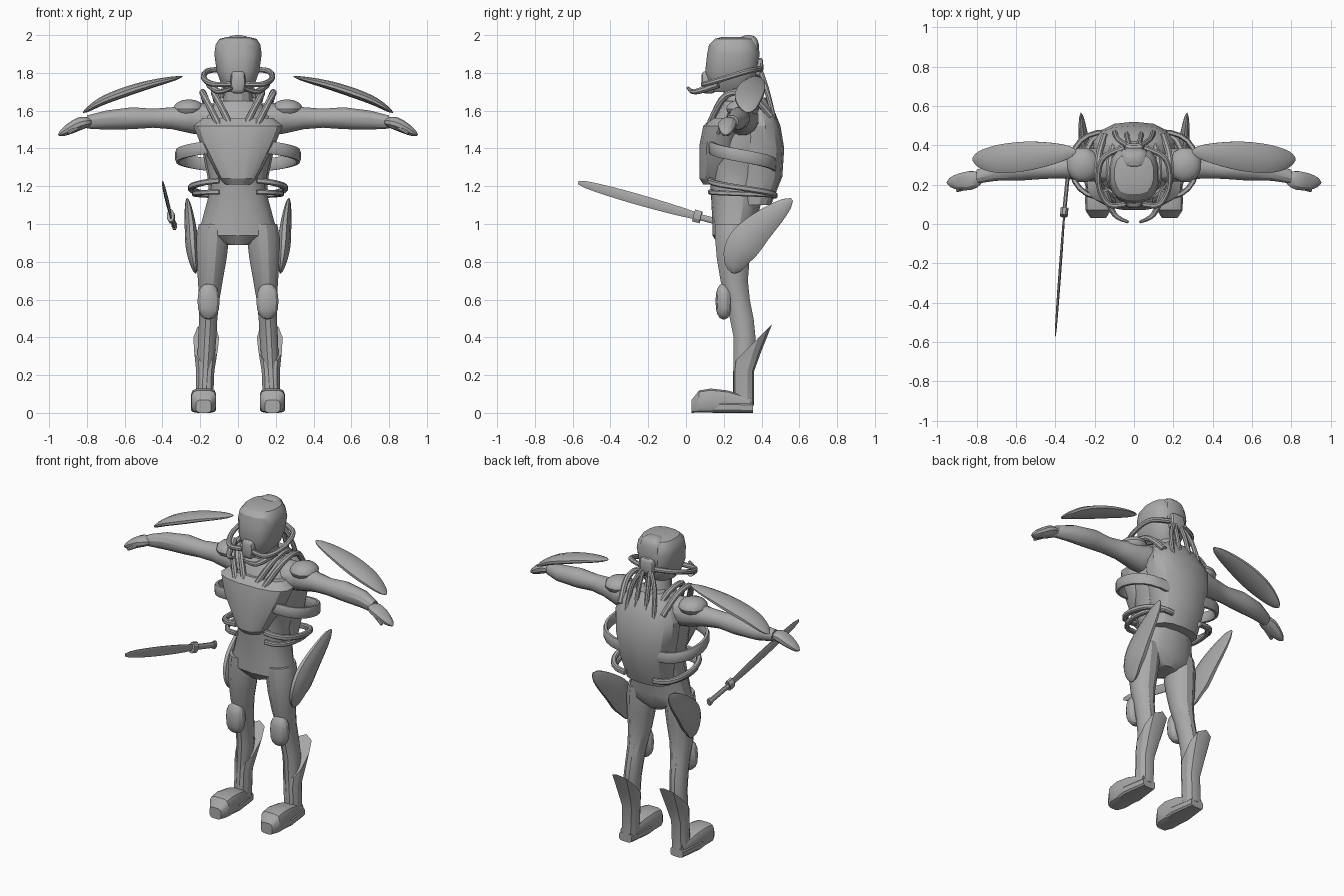
import bpy, bmesh, math
from mathutils import Vector

cube = bpy.data.objects.get("Cube")
if cube:
    bpy.data.objects.remove(cube)

grey = bpy.data.materials.new("plain grey")
grey.use_nodes = True
shade = (0.4, 0.4, 0.4, 1)
grey.diffuse_color = shade
grey.node_tree.nodes["Principled BSDF"].inputs["Base Color"].default_value = shade

RIGHTWARD, BACKWARD, UPWARD = Vector((1, 0, 0)), Vector((0, 1, 0)), Vector((0, 0, 1))


def smooth_rows(rows, steps):
    """Interpolate rows of numbers with a Catmull-Rom curve."""
    result = []
    for i in range(len(rows) - 1):
        before, after = rows[max(i - 1, 0)], rows[min(i + 2, len(rows) - 1)]
        for step in range(steps):
            t = step / steps
            result.append([b + t / 2 * (c - a + t * (2 * a - 5 * b + 4 * c - d + t * (3 * (b - c) + d - a)))
                           for a, b, c, d in zip(before, rows[i], rows[i + 1], after)])
    return result + [rows[-1]]


def rounded(value, power):
    """Coordinate on a superellipse, boxier for a higher power."""
    return math.copysign(abs(value) ** (2 / power), value)


def loft(name, rows, axis=None, reference=UPWARD, sides=12, power=2, steps=1, mirror=False, cut=None):
    """Skin rounded sections; each row is x, y, z, half width, half height."""
    rows = smooth_rows(rows, steps)
    centres = [Vector(row[:3]) for row in rows]
    bm = bmesh.new()
    rings = []
    for i, (centre, row) in enumerate(zip(centres, rows)):
        along = axis or (centres[min(i + 1, len(rows) - 1)] - centres[max(i - 1, 0)]).normalized()
        across = along.cross(reference).normalized()
        upright = across.cross(along)
        angles = [math.tau * (k + 0.5) / sides for k in range(sides)]
        rings.append([bm.verts.new(centre + across * rounded(math.cos(angle), power) * row[3]
                                   + upright * rounded(math.sin(angle), power) * row[4])
                      for angle in angles])
    for low, high in zip(rings, rings[1:]):
        for k in range(sides):
            bm.faces.new((low[k - 1], low[k], high[k], high[k - 1]))
    bm.faces.new(rings[0])
    bm.faces.new(rings[-1])
    if cut:
        bmesh.ops.bisect_plane(bm, geom=bm.verts[:] + bm.edges[:] + bm.faces[:],
                               plane_co=cut[0], plane_no=cut[1], clear_outer=True)
        bmesh.ops.holes_fill(bm, edges=[edge for edge in bm.edges if edge.is_boundary])
    bmesh.ops.recalc_face_normals(bm, faces=bm.faces[:])
    mesh = bpy.data.meshes.new(name)
    bm.to_mesh(mesh)
    bm.free()
    mesh.materials.append(grey)
    part = bpy.data.objects.new(name, mesh)
    bpy.context.collection.objects.link(part)
    bpy.ops.object.select_all(action='DESELECT')
    part.select_set(True)
    bpy.context.view_layer.objects.active = part
    bpy.ops.object.shade_smooth_by_angle(angle=math.radians(30))
    if mirror:
        part.modifiers.new("Mirror", 'MIRROR')


def stack(name, rows, base=0, lean=0, **options):
    """Upright form; each row is height, front, back, half width."""
    sections = [(base + lean * z, (front + back) / 2, z, width, (back - front) / 2)
                for z, front, back, width in rows]
    loft(name, sections, axis=UPWARD, reference=BACKWARD, **options)


def ball(name, centre, radii, power=2, mirror=False):
    """Rounded block built from rings."""
    (x, y, z), (width, depth, height) = centre, radii
    rows = []
    for k in range(9):
        angle = math.pi * (k + 0.2) / 8.4
        size = rounded(math.sin(angle), power)
        rows.append((x, y, z - height * rounded(math.cos(angle), power), width * size, depth * size))
    loft(name, rows, axis=UPWARD, reference=BACKWARD, power=power, mirror=mirror)


def hose(name, points, radius, taper=1):
    """Mirrored pipe through a few points."""
    last = len(points) - 1
    sizes = [radius * (1 + (taper - 1) * i / last) for i in range(last + 1)]
    loft(name, [(*point, size, size) for point, size in zip(points, sizes)], sides=8, steps=5, mirror=True)


def hoop(name, reach, height, drop, thickness, band):
    """Mirrored half ring leaving the chest and returning to the back."""
    rows = []
    for k in range(13):
        angle = math.pi * k / 12
        rows.append((0.1 + reach * rounded(math.sin(angle), 3), 0.3 - 0.17 * math.cos(angle),
                     height - drop * k / 12, thickness, band))
    loft(name, rows, sides=8, power=3, mirror=True)


def fin(name, points, width, thickness, fullness=0.7, **options):
    """Lens-shaped blade along a curved spine."""
    spine = smooth_rows(points, 5)
    last = len(spine) - 1
    rows = []
    for i, point in enumerate(spine):
        swell = math.sin(math.pi * (i + 0.2) / (last + 0.4)) ** fullness
        rows.append((*point, width * swell, thickness * swell))
    loft(name, rows, sides=10, **options)


# Torso and neck
stack("torso", [(.89, .17, .33, .06), (.94, .14, .36, .2), (1, .14, .37, .2), (1.2, .13, .42, .145),
                (1.32, .11, .45, .17), (1.46, .11, .47, .2), (1.57, .15, .45, .19), (1.65, .2, .4, .11)],
      sides=14, power=2.3)
stack("neck", [(1.58, .2, .4, .1), (1.66, .2, .37, .08), (1.75, .19, .35, .07)])

# Chest plate and back vest
stack("chest_plate", [(1.21, .09, .25, .07), (1.24, .07, .27, .1), (1.42, .07, .29, .2),
                      (1.52, .09, .31, .24), (1.56, .13, .29, .19)], sides=16, power=2.6)
stack("back_vest", [(1.1, .27, .45, .15), (1.25, .26, .51, .165), (1.4, .26, .52, .195),
                    (1.52, .27, .5, .21), (1.62, .28, .46, .16), (1.67, .3, .42, .09)], sides=14, power=2.5)
for label, shift in (("outer", 0), ("inner", .06)):
    hose(label + "_strap", [(.1 - shift, .12, 1.52), (.18 - shift, .21, 1.68), (.18 - shift, .34, 1.68),
                            (.15 - shift, .45, 1.57)], .018)

# Harness hoops
hoop("upper_hoop", .22, 1.41, .1, .014, .035)
hoop("lower_hoop", .15, 1.23, .08, .016, .016)
hoop("waist_hoop", .13, 1.17, .02, .014, .014)

# Head
stack("helmet", [(1.7, .14, .32, .06), (1.74, .12, .36, .09), (1.81, .1, .38, .115), (1.9, .11, .39, .127),
                 (1.95, .12, .38, .12), (1.98, .15, .36, .1), (1.99, .19, .33, .06)], sides=16, power=2.7)
ball("helmet_crest", (0, .33, 1.9), (.08, .06, .1), power=3)
ball("back_socket", (0, .38, 1.83), (.05, .03, .05), power=4)
ball("mouthpiece", (0, .12, 1.75), (.04, .04, .06), power=4)
hose("face_hose", [(.05, .39, 1.82), (.16, .33, 1.81), (.18, .2, 1.77), (.13, .1, 1.74), (.04, .1, 1.74)], .015)
hose("mandible", [(.15, .17, 1.74), (.1, .05, 1.7), (.03, .01, 1.72)], .022, taper=.35)
for label, spread in (("inner", .04), ("outer", .1)):
    hose(label + "_back_hose", [(.02, .39, 1.82), (spread * .8, .43, 1.7), (spread, .47, 1.53)], .014)

# Arms
arm = [(.13, .3, 1.55, .09), (.24, .3, 1.56, .085), (.35, .29, 1.56, .06), (.45, .28, 1.56, .052),
       (.56, .28, 1.56, .06), (.7, .27, 1.55, .052), (.8, .24, 1.54, .036)]
loft("arm", [(*row, row[-1]) for row in arm], axis=RIGHTWARD, mirror=True)
fin("hand", [(.77, .24, 1.54), (.84, .22, 1.53), (.95, .21, 1.47)], .05, .034, mirror=True)
hose("thumb", [(.82, .2, 1.53), (.9, .17, 1.48)], .018, taper=.5)
ball("shoulder_cap", (.26, .3, 1.61), (.085, .09, .05), mirror=True)
fin("arm_fin", [(.295, .37, 1.78), (.5, .35, 1.73), (.7, .33, 1.66), (.82, .33, 1.59)], .08, .026, mirror=True)

# Legs
stack("leg", [(1, .15, .35, .08), (.93, .15, .35, .09), (.82, .16, .34, .083), (.7, .18, .33, .068),
              (.6, .21, .34, .056), (.5, .23, .36, .05), (.4, .25, .37, .05), (.08, .25, .35, .042)],
      base=.185, lean=-.055, mirror=True)
ball("knee_pad", (.156, .2, .59), (.06, .045, .095), power=2.4, mirror=True)
fin("hip_fin", [(.27, .56, 1.13), (.25, .37, .965), (.24, .28, .85), (.224, .25, .74)],
    .095, .035, reference=RIGHTWARD, mirror=True)

# Boots with a slanted cuff
stack("boot_shaft", [(.04, .25, .36, .048), (.22, .25, .36, .05), (.33, .26, .4, .065), (.48, .31, .46, .078)],
      base=.18, lean=-.03, sides=10, power=2.5, mirror=True, cut=((0, .44, .455), (0, -.7, .7)))
foot = [(.03, .04, .07), (.07, .066, .12), (.13, .068, .13), (.22, .06, .12), (.345, .042, .08)]
sole = [(.14, .06, .06), (.2, .068, .06), (.355, .045, .055)]
for label, rows in (("foot", foot), ("sole_rim", sole)):
    loft(label, [(.182, y, top / 2, width, top / 2) for y, width, top in rows],
         axis=BACKWARD, power=4, mirror=True)

# Sword floating beside the right hip
tip, guard, pommel = Vector((-.4, -.57, 1.22)), Vector((-.355, .06, 1.04)), Vector((-.336, .25, .99))
fin("sword_blade", [tip, tip.lerp(guard, .5), guard.lerp(pommel, .2)], .03, .007, .4, reference=RIGHTWARD)
for label, start, end, width in (("guard", -.1, .1, .035), ("grip", 0, 1, .018), ("pommel", .9, 1, .025)):
    loft("sword_" + label, [(*guard.lerp(pommel, t), width, width * .6) for t in (start, end)],
         reference=RIGHTWARD, sides=8)
